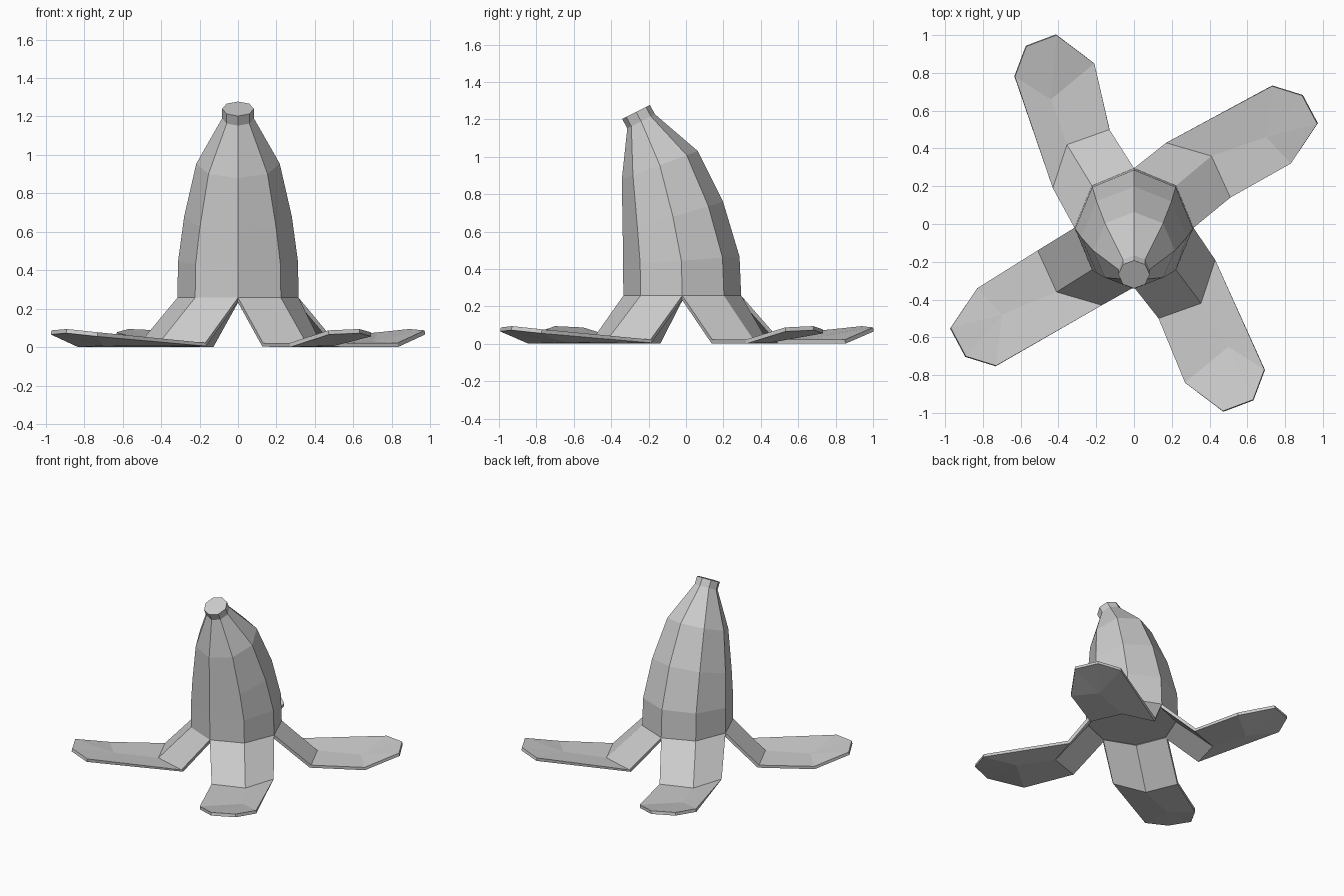
import bpy
from math import sin, cos, radians

if "Cube" in bpy.data.objects:
    bpy.data.objects.remove(bpy.data.objects["Cube"])


def make(name, verts, faces):
    mesh = bpy.data.meshes.new(name)
    mesh.from_pydata(verts, [], faces)
    mesh.update()
    obj = bpy.data.objects.new(name, mesh)
    bpy.context.collection.objects.link(obj)
    return obj


def ring_point(y, z, r, tilt, deg):
    a, t = radians(deg), radians(tilt)
    return (r * cos(a), y + r * sin(a) * cos(t), z + r * sin(a) * sin(t))


# curved eight-sided body: centre y, centre z, radius, tilt
SIDES = 8
rings = [(-0.02, 0.258, 0.315, 0), (-0.025, 0.445, 0.312, 4),
         (-0.07, 0.68, 0.28, 16.5), (-0.14, 0.955, 0.217, 20.5),
         (-0.24, 1.19, 0.083, 27), (-0.267, 1.24, 0.083, 27)]
verts = [ring_point(*r, 360 / SIDES * i) for r in rings for i in range(SIDES)]
faces = []
for k in range(len(rings) - 1):
    for i in range(SIDES):
        j = (i + 1) % SIDES
        faces.append((k * SIDES + i, k * SIDES + j,
                      (k + 1) * SIDES + j, (k + 1) * SIDES + i))
top = (len(rings) - 1) * SIDES
faces.append(tuple(range(top, top + SIDES)))
faces.append(tuple(reversed(range(SIDES))))
make("peel_body", verts, faces)


# peeled flaps: fold line (left, middle, right), then
# blade middle, left shoulder, two tip corners, right shoulder
flap_a = [(.17, .43), (.41, .36), (.51, .14),
          (.70, .46), (.73, .73), (.89, .68), (.97, .53), (.83, .32)]
flap_b = [(.43, -.19), (.355, -.42), (.13, -.50),
          (.50, -.65), (.69, -.77), (.63, -.93), (.47, -.99), (.27, -.84)]
heights = [.023, .023, .023, .03, .078, .095, .088, .023]
flap_faces = [(0, 1, 4, 3), (1, 2, 5, 4), (3, 4, 6, 7), (4, 5, 10, 6),
              (6, 8, 7), (6, 9, 8), (6, 10, 9)]


def flap(name, outline, start, sign=1, shift=(0, 0)):
    pts = [ring_point(*rings[0], start - 45 * i) for i in range(3)]
    for n, ((x, y), z) in enumerate(zip(outline, heights)):
        dx, dy = shift if n > 2 else (0, 0)
        pts.append((sign * x + dx, sign * y + dy, z))
    obj = make(name, pts, flap_faces)
    mod = obj.modifiers.new("thickness", 'SOLIDIFY')
    mod.thickness = 0.022
    mod.offset = -1


flap("flap_back_right", flap_a, 90)
flap("flap_front_right", flap_b, 0)
flap("flap_front_left", flap_a, 270, -1, (0, -.02))
flap("flap_back_left", flap_b, 180, -1, (.06, .01))
